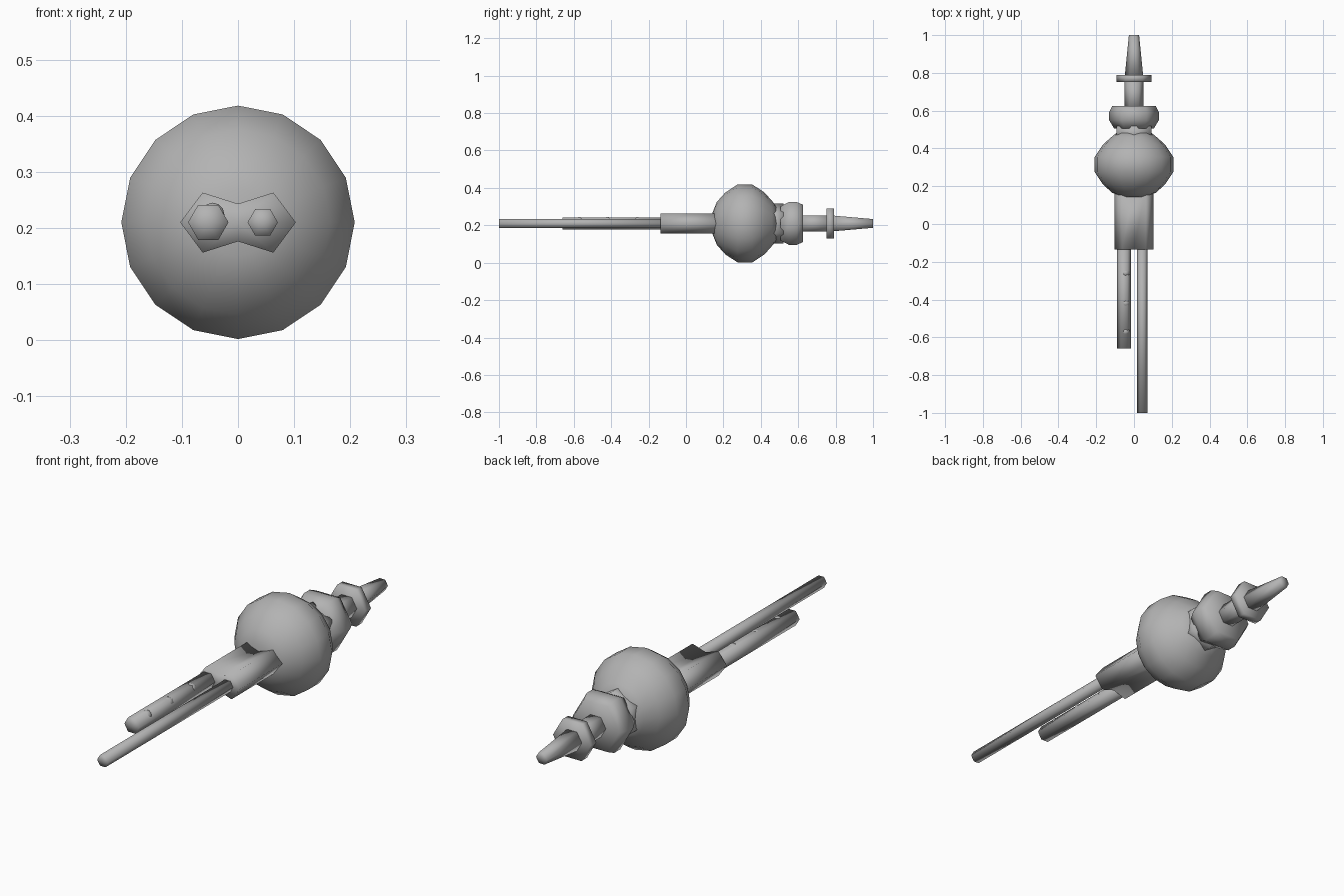
import bpy, bmesh, math

if "Cube" in bpy.data.objects:
    bpy.data.objects.remove(bpy.data.objects["Cube"])

ZC = 0.21  # height of the instrument's long axis

mat = bpy.data.materials.new("plain grey")
mat.diffuse_color = (0.45, 0.45, 0.45, 1)
mat.use_nodes = True
mat.node_tree.nodes["Principled BSDF"].inputs["Base Color"].default_value = mat.diffuse_color


def finish(name, bm):
    bmesh.ops.recalc_face_normals(bm, faces=bm.faces)
    me = bpy.data.meshes.new(name)
    bm.to_mesh(me)
    bm.free()
    me.materials.append(mat)
    for p in me.polygons:
        p.use_smooth = True
    ob = bpy.data.objects.new(name, me)
    bpy.context.collection.objects.link(ob)
    return ob


def loft(name, rings):
    """Skin closed rings of points and cap both ends."""
    bm = bmesh.new()
    loops = [[bm.verts.new(p) for p in ring] for ring in rings]
    n = len(loops[0])
    for a, b in zip(loops, loops[1:]):
        for i in range(n):
            j = (i + 1) % n
            bm.faces.new((a[i], a[j], b[j], b[i]))
    for loop in (loops[0], loops[-1]):
        c = bm.verts.new([sum(v.co[k] for v in loop) / n for k in range(3)])
        for i in range(n):
            bm.faces.new((loop[i], loop[(i + 1) % n], c))
    return finish(name, bm)


def turned(name, profile, sides=6, x=0.0, turn=0.0):
    """Turn a (y, radius) profile around the long axis."""
    angles = [math.tau * i / sides + turn for i in range(sides)]
    return loft(name, [[(x + r * math.cos(a), y, ZC + r * math.sin(a)) for a in angles]
                       for y, r in profile])


# Round bag
turned("bag", [(0.143, 0.06), (0.165, 0.115), (0.21, 0.165), (0.275, 0.208),
               (0.355, 0.208), (0.42, 0.165), (0.46, 0.12), (0.485, 0.09)], sides=16)

# Blowpipe: neck, collar, stem, ring and mouthpiece
turned("neck", [(0.44, 0.106), (0.52, 0.106)], turn=math.pi / 6)
turned("collar", [(0.505, 0.105), (0.55, 0.132), (0.592, 0.132), (0.626, 0.115)])
turned("stem", [(0.60, 0.05), (0.77, 0.05)])
turned("ring", [(0.752, 0.092), (0.79, 0.092)])
turned("mouthpiece", [(0.78, 0.049), (1.0, 0.027)])

# Double-barrelled stock
section = [(-0.103, 0), (-0.063, 0.053), (0, 0.033), (0.063, 0.053),
           (0.103, 0), (0.063, -0.054), (0, -0.034), (-0.063, -0.054)]
loft("stock", [[(x, y, ZC + z) for x, z in section] for y in (-0.135, 0.2)])

# Two pipes
turned("chanter", [(-0.66, 0.036), (-0.10, 0.036)], x=-0.053)
turned("drone", [(-1.0, 0.027), (-0.10, 0.027)], x=0.044)

# Finger holes, just breaking the top of the chanter
for i, y in enumerate((-0.57, -0.42, -0.26)):
    bm = bmesh.new()
    bmesh.ops.create_uvsphere(bm, u_segments=10, v_segments=6, radius=0.022)
    ob = finish(f"finger_hole_{i + 1}", bm)
    ob.location = (-0.045, y, ZC + 0.013)
